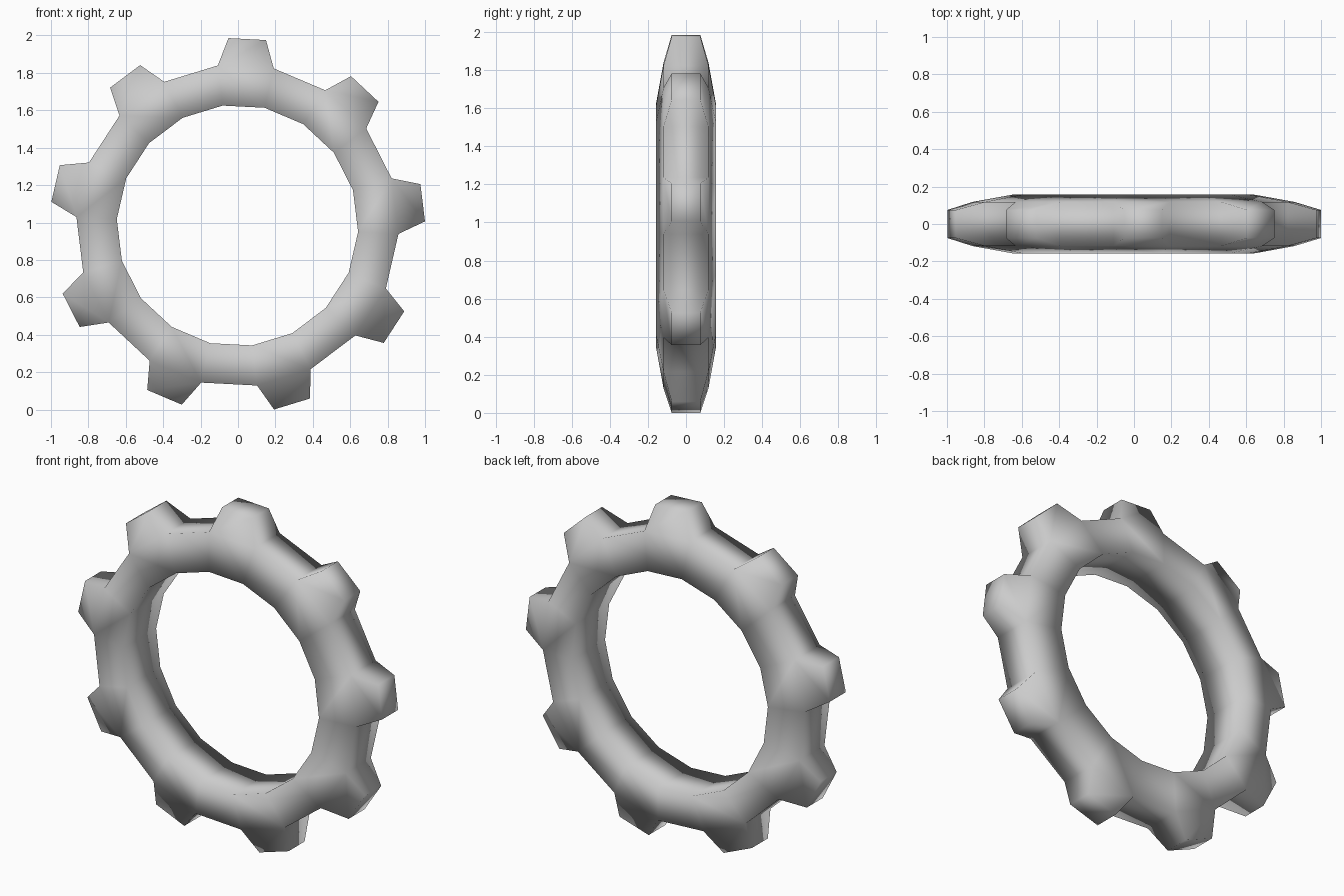
import bpy
import bmesh
from math import cos, sin, radians

cube = bpy.data.objects.get("Cube")
if cube:
    bpy.data.objects.remove(cube, do_unlink=True)

SEGMENTS = 18
TEETH_START = 87          # direction of the top tooth, in degrees
CX, CZ = -0.003, 0.984    # hub of the ring
PROFILE = [(0.646, -0.157), (0.862, -0.118), (0.862, 0.118), (0.646, 0.157)]
TIP_RADIUS, TIP_SPREAD, TIP_DEPTH = 1.003, 5.75, 0.075


def polar(radius, degrees, y):
    a = radians(degrees)
    return (CX + radius * cos(a), y, CZ + radius * sin(a))


def material(name, colour):
    mat = bpy.data.materials.new(name)
    mat.use_nodes = True
    mat.diffuse_color = colour
    bsdf = next(n for n in mat.node_tree.nodes if n.type == 'BSDF_PRINCIPLED')
    bsdf.inputs["Base Color"].default_value = colour
    return mat


# Ring body: a four-sided profile swept around the hub
bm = bmesh.new()
step = 360 / SEGMENTS
loops = [[bm.verts.new(polar(r, TEETH_START + (i - 0.5) * step, y)) for r, y in PROFILE]
         for i in range(SEGMENTS)]
rim_faces = []
for i in range(SEGMENTS):
    a, b = loops[i], loops[(i + 1) % SEGMENTS]
    for j in range(4):
        k = (j + 1) % 4
        face = bm.faces.new((a[j], a[k], b[k], b[j]))
        if j == 1:
            rim_faces.append(face)

# Teeth: every other rim face pulled out to a narrower tip
for i in range(0, SEGMENTS, 2):
    middle = TEETH_START + i * step
    before = set(loops[i])
    side = {}
    for v in rim_faces[i].verts:
        side[v] = (-1 if v in before else 1, -1 if v.co.y < 0 else 1)
    base = list(rim_faces[i].verts)
    tip = [bm.verts.new(polar(TIP_RADIUS, middle + side[v][0] * TIP_SPREAD,
                              side[v][1] * TIP_DEPTH)) for v in base]
    bm.faces.remove(rim_faces[i])
    bm.faces.new(tip)
    for j in range(4):
        k = (j + 1) % 4
        bm.faces.new((base[j], base[k], tip[k], tip[j]))

bmesh.ops.recalc_face_normals(bm, faces=bm.faces)
for face in bm.faces:
    face.smooth = True
mesh = bpy.data.meshes.new("toothed_ring")
bm.to_mesh(mesh)
bm.free()
mesh.materials.append(material("plain_grey", (0.6, 0.6, 0.6, 1)))
ring = bpy.data.objects.new("toothed_ring", mesh)
bpy.context.collection.objects.link(ring)
